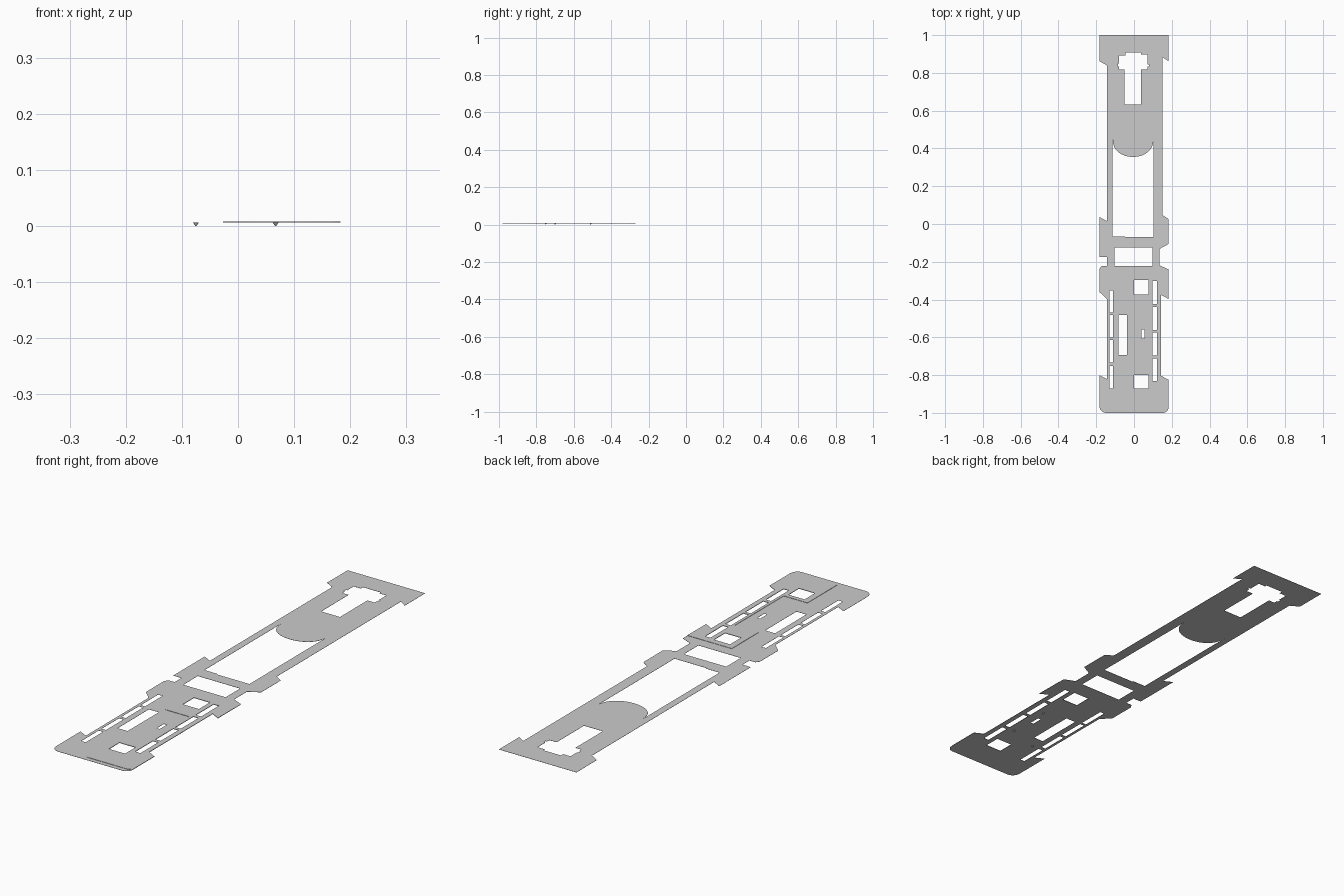
import bpy
import bmesh
from math import sin, cos, pi

W = 0.183          # half width of the shoulders


def rect(x0, x1, y0, y1):
    return [(x0, y0), (x1, y0), (x1, y1), (x0, y1)]


def corner(cx, cy, r, a0, n=6):
    """Quarter-circle points starting at angle a0 (counter-clockwise)."""
    return [(cx + r * cos(a0 + pi / 2 * i / n), cy + r * sin(a0 + pi / 2 * i / n))
            for i in range(n + 1)]


def sheet(name, loops, z0, z1):
    """Flat plate: first loop is the outline, the others are openings."""
    cu = bpy.data.curves.new(name, 'CURVE')
    cu.dimensions = '2D'
    cu.fill_mode = 'BOTH'
    cu.extrude = (z1 - z0) / 2
    for pts in loops:
        sp = cu.splines.new('POLY')
        sp.points.add(len(pts) - 1)
        for p, (x, y) in zip(sp.points, pts):
            p.co = (x, y, 0, 1)
        sp.use_cyclic_u = True
    ob = bpy.data.objects.new(name, cu)
    ob.location.z = (z0 + z1) / 2
    bpy.context.collection.objects.link(ob)
    bpy.ops.object.select_all(action='DESELECT')
    ob.select_set(True)
    bpy.context.view_layer.objects.active = ob
    bpy.ops.object.convert(target='MESH')
    return bpy.context.object


# Outer outline: left side downwards, rounded bottom, right side upwards
outline = [(-W, 1), (-W, 0.862), (-0.144, 0.84), (-0.144, 0.016), (-W, 0.037),
           (-W, -0.175), (-0.144, -0.175), (-0.144, -0.222), (-0.172, -0.222),
           (-W, -0.238), (-W, -0.36), (-0.144, -0.397), (-0.144, -0.82),
           (-W, -0.8)]
outline += corner(-W + 0.036, -0.964, 0.036, pi)
outline += corner(W - 0.03, -0.97, 0.03, 1.5 * pi)
outline += [(W, -0.825), (0.144, -0.804), (0.144, -0.376), (W, -0.397),
            (W, -0.24), (0.135, -0.219), (0.135, -0.132), (W, -0.106),
            (W, 0.026), (0.15, 0.048), (0.15, 0.884), (W, 0.862), (W, 1)]

# Stepped keyhole opening
keyhole = [(-0.046, 0.908), (0.038, 0.908), (0.038, 0.898), (0.072, 0.898),
           (0.072, 0.845), (0.08, 0.845), (0.08, 0.834), (0.072, 0.834),
           (0.072, 0.818), (0.038, 0.818), (0.038, 0.633), (-0.051, 0.633),
           (-0.051, 0.818), (-0.08, 0.818), (-0.08, 0.834), (-0.086, 0.834),
           (-0.086, 0.85), (-0.08, 0.85), (-0.08, 0.893), (-0.046, 0.893)]

# Long opening with the rounded tongue at its upper end
tongue = [(-0.005 - 0.108 * cos(pi * i / 24),
           0.455 - 0.1 * sin(pi * i / 24) ** 0.8) for i in range(1, 24)]
long_opening = ([(-0.113, 0.455)] + tongue +
                [(0.103, 0.455), (0.103, -0.07), (-0.046, -0.07),
                 (-0.051, -0.065), (-0.113, -0.065)])

# Windows and slots of the lower panel
squares = [rect(0.0, 0.076, -0.372, -0.297), rect(0.0, 0.076, -0.87, -0.799)]
left_slots = [rect(-0.131, -0.11, y - 0.118, y)
              for y in (-0.351, -0.482, -0.615, -0.752)]
right_slots = [rect(0.097, 0.122, y - 0.12, y)
               for y in (-0.303, -0.44, -0.575, -0.712)]
other = [rect(-0.103, 0.097, -0.222, -0.124),
         rect(-0.083, -0.036, -0.693, -0.482),
         rect(0.041, 0.055, -0.606, -0.558)]

sheet("base_plate",
      [outline, keyhole, long_opening] + other + squares + left_slots + right_slots,
      0.0058, 0.0066)

# Slightly raised C-shaped area on the right of the lower panel
raised = [(-0.027, -0.27), (-0.027, -0.45), (0.085, -0.45), (0.085, -0.78),
          (-0.027, -0.78), (-0.027, -0.98), (0.165, -0.98), (W, -0.965),
          (W, -0.825), (0.144, -0.804), (0.144, -0.376), (W, -0.397), (W, -0.27)]
sheet("raised_panel", [raised] + squares + right_slots, 0.0066, 0.008)

# Small locating pins under the lower panel
for i, (x, y) in enumerate([(-0.075, -0.75), (0.067, -0.51), (0.067, -0.7)]):
    bm = bmesh.new()
    bmesh.ops.create_cone(bm, cap_ends=True, segments=12, radius1=0.001,
                          radius2=0.005, depth=0.006)
    me = bpy.data.meshes.new("locating_pin")
    bm.to_mesh(me)
    bm.free()
    pin = bpy.data.objects.new(f"locating_pin_{i + 1}", me)
    pin.location = (x, y, 0.003)
    bpy.context.collection.objects.link(pin)
